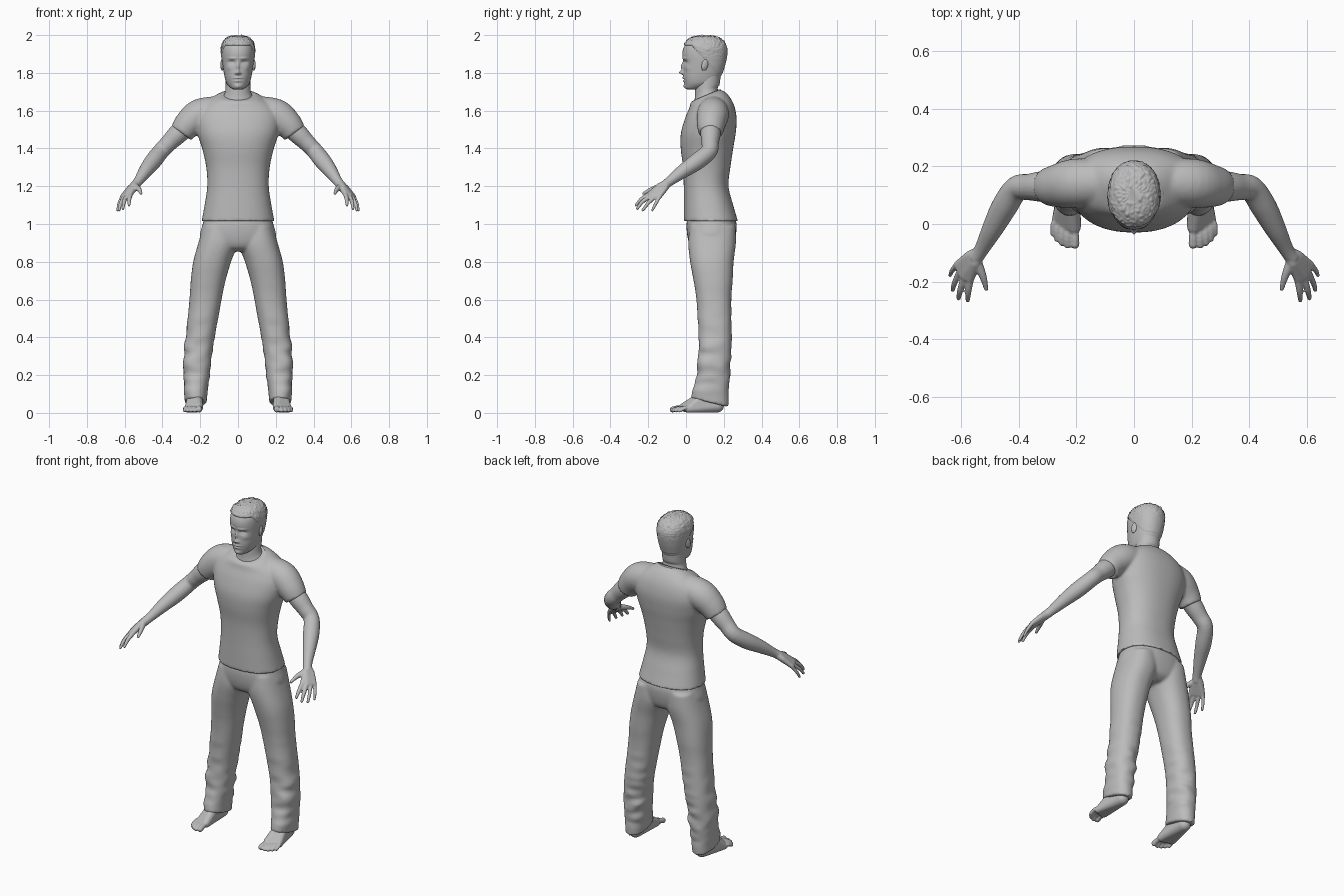
import bpy, bmesh, math
from mathutils import Vector, Matrix, noise

if "Cube" in bpy.data.objects:
    bpy.data.objects.remove(bpy.data.objects["Cube"])

grey = bpy.data.materials.new("plain grey")
grey.use_nodes = True
grey.diffuse_color = (0.5, 0.5, 0.5, 1)
grey.node_tree.nodes["Principled BSDF"].inputs["Base Color"].default_value = (0.5, 0.5, 0.5, 1)


def smoothed(rows, steps):
    """Run a smooth spline through rows of numbers."""
    out = []
    for i in range(len(rows) - 1):
        a, b, c, d = rows[max(i - 1, 0)], rows[i], rows[i + 1], rows[min(i + 2, len(rows) - 1)]
        for k in range(steps):
            t = k / steps
            out.append([q + 0.5 * t * (r - p + t * (2 * p - 5 * q + 4 * r - s + t * (3 * (q - r) + s - p)))
                        for p, q, r, s in zip(a, b, c, d)])
    return out + [list(rows[-1])]


def skin_rings(bm, rings):
    """Bridge rings of points into a closed skin."""
    loops = [[bm.verts.new(p) for p in ring] for ring in rings]
    n = len(loops[0])
    for lo, hi in zip(loops, loops[1:]):
        for i in range(n):
            bm.faces.new((lo[i], lo[(i + 1) % n], hi[(i + 1) % n], hi[i]))
    bm.faces.new(loops[0][::-1])
    bm.faces.new(loops[-1])


def spow(v, e):
    return math.copysign(abs(v) ** e, v)


def stack(bm, rows, seg=48, steps=6, power=2.3, side=1):
    """Level sections: height, centre x, half width, front y, back y, tilt."""
    rings = []
    for z, cx, hw, y0, y1, tilt in smoothed(rows, steps):
        ring = []
        for i in range(seg):
            a = math.tau * i / seg
            c, s = spow(math.cos(a), 2 / power), spow(math.sin(a), 2 / power)
            ring.append((side * (cx + hw * c), (y0 + y1) / 2 + (y1 - y0) / 2 * s, z + tilt * s))
        rings.append(ring)
    skin_rings(bm, rings)


def tube(bm, rows, seg=20, steps=5, side=1):
    """Round limb through x, y, z, radius."""
    pts = smoothed(rows, steps)
    rings = []
    for i, p in enumerate(pts):
        d = Vector(pts[min(i + 1, len(pts) - 1)][:3]) - Vector(pts[max(i - 1, 0)][:3])
        u = d.cross(Vector((1, 0, 1))).normalized()
        v = d.normalized().cross(u)
        ring = []
        for k in range(seg):
            a = math.tau * k / seg
            q = Vector(p[:3]) + p[3] * (u * math.cos(a) + v * math.sin(a))
            ring.append((side * q.x, q.y, q.z))
        rings.append(ring)
    skin_rings(bm, rings)


def ball(bm, x, y, z, r):
    return bmesh.ops.create_icosphere(bm, subdivisions=3, radius=r,
                                      matrix=Matrix.Translation((x, y, z)))["verts"]


def hull(bm, balls):
    """Wrap a tight skin around several balls."""
    tmp = bmesh.new()
    for b in balls:
        ball(tmp, *b)
    res = bmesh.ops.convex_hull(tmp, input=tmp.verts)
    bmesh.ops.delete(tmp, geom=[v for v in res["geom_interior"] if isinstance(v, bmesh.types.BMVert)])
    mesh = bpy.data.meshes.new("hull")
    tmp.to_mesh(mesh)
    bm.from_mesh(mesh)
    tmp.free()
    bpy.data.meshes.remove(mesh)


def finish(name, bm, voxel=0, soften=0, mirror=False):
    bmesh.ops.recalc_face_normals(bm, faces=bm.faces)
    for f in bm.faces:
        f.smooth = True
    mesh = bpy.data.meshes.new(name)
    bm.to_mesh(mesh)
    bm.free()
    mesh.materials.append(grey)
    ob = bpy.data.objects.new(name, mesh)
    bpy.context.collection.objects.link(ob)
    if voxel:
        m = ob.modifiers.new("fuse", 'REMESH')
        m.mode, m.voxel_size, m.use_smooth_shade = 'VOXEL', voxel, True
    if soften:
        m = ob.modifiers.new("soften", 'SMOOTH')
        m.factor, m.iterations = 0.5, soften
    if mirror:
        ob.modifiers.new("mirror", 'MIRROR').use_mirror_merge = False
    return ob


# Shirt: torso and sleeves fused
bm = bmesh.new()
stack(bm, [(1.015, 0, .193, -.012, .275, 0), (1.1, 0, .177, -.012, .25, 0), (1.2, 0, .163, -.012, .225, 0),
           (1.3, 0, .168, -.016, .235, 0), (1.4, 0, .19, -.028, .25, 0), (1.48, 0, .215, -.027, .263, 0),
           (1.56, 0, .225, -.005, .268, 0), (1.625, 0, .195, .018, .252, .01),
           (1.667, 0, .135, .025, .215, .025), (1.682, 0, .098, .035, .175, .03)])
for s in (1, -1):
    tube(bm, [(.1, .145, 1.6, .078), (.2, .142, 1.578, .085), (.262, .133, 1.53, .076), (.3, .13, 1.48, .064)],
         seg=32, side=s)
finish("shirt", bm, .008, 6)

# Shirt collar band
bm = bmesh.new()
band = []
for k in range(64):
    a = math.tau * k / 64
    c, s = math.cos(a), math.sin(a)
    band.append([(c * (.098 + r), .108 + s * (.073 + r), 1.675 + .032 * s + h)
                 for r, h in ((0, -.008), (.008, -.01), (.004, .006), (-.004, .006))])
skin_rings(bm, band + band[:1])
bmesh.ops.remove_doubles(bm, verts=bm.verts, dist=.0001)
finish("collar", bm)

# Trousers: hips and both legs fused, with soft folds low on the legs
bm = bmesh.new()
stack(bm, [(1.05, 0, .17, .015, .25, 0), (1, 0, .187, .003, .268, 0), (.93, 0, .2, .008, .262, 0),
           (.88, 0, .15, .025, .245, 0), (.855, 0, .06, .06, .21, 0)])
for s in (1, -1):
    stack(bm, [(.99, .1, .085, .02, .262, 0), (.9, .106, .104, .012, .264, 0), (.8, .137, .1, .022, .252, 0),
               (.7, .158, .092, .04, .247, 0), (.6, .172, .085, .055, .24, 0), (.4, .2, .077, .068, .242, 0),
               (.3, .211, .074, .066, .238, 0), (.2, .22, .069, .055, .232, 0), (.13, .222, .063, .042, .228, 0),
               (.055, .224, .058, .026, .224, -.024)], side=s)
for v in bm.verts:
    if v.co.z < .6:
        amount = .012 * min((.6 - v.co.z) * 3, 1) * min(max(v.co.z - .06, 0) * 10, 1)
        fold = noise.noise(Vector((abs(v.co.x) * 9, v.co.y * 9, v.co.z * 22)))
        v.co.x += amount * fold * math.copysign(1, v.co.x)
        v.co.y -= amount * fold
finish("trousers", bm, .008, 5)

# Arms with hands
bm = bmesh.new()
tube(bm, [(.24, .133, 1.55, .055), (.32, .13, 1.475, .053), (.365, .128, 1.43, .046), (.408, .122, 1.385, .044),
          (.45, .06, 1.332, .045), (.49, -.015, 1.28, .037), (.527, -.085, 1.227, .026), (.55, -.12, 1.2, .025)])
hull(bm, [(.538, -.1, 1.213, .022), (.55, -.135, 1.2, .02), (.568, -.192, 1.16, .013), (.592, -.182, 1.152, .013),
          (.613, -.14, 1.145, .012), (.572, -.11, 1.19, .016)])
fingers = {"index": [(.568, -.19, 1.16, .013), (.575, -.235, 1.132, .011), (.577, -.265, 1.1, .008)],
           "middle": [(.588, -.182, 1.152, .013), (.603, -.23, 1.118, .011), (.609, -.258, 1.082, .008)],
           "ring": [(.603, -.163, 1.147, .012), (.622, -.203, 1.107, .01), (.629, -.228, 1.074, .008)],
           "little": [(.613, -.14, 1.145, .011), (.631, -.162, 1.105, .009), (.638, -.178, 1.073, .007)],
           "thumb": [(.545, -.13, 1.2, .018), (.524, -.182, 1.183, .013), (.513, -.225, 1.162, .008)]}
for rows in fingers.values():
    tube(bm, rows, seg=14)
    ball(bm, *rows[-1])
finish("arms", bm, .0045, 3, mirror=True)

# Feet with toes
bm = bmesh.new()
hull(bm, [(.223, .165, .038, .036), (.226, .12, .1, .036), (.208, -.01, .03, .024), (.266, .012, .02, .019)])
hull(bm, [(.226, .14, .1, .036), (.224, .15, .17, .036)])
for i, (x, y, r) in enumerate([(.205, -.07, .016), (.23, -.074, .0115), (.25, -.066, .011),
                               (.267, -.052, .0105), (.281, -.033, .01)]):
    tube(bm, [(x * .7 + .07, .02, .03, r), (x, y + .03, .026, r * .9), (x, y, r + .002, r)], seg=14)
    ball(bm, x, y, r + .002, r)
finish("feet", bm, .0045, 3, mirror=True)

# Neck
bm = bmesh.new()
stack(bm, [(1.6, 0, .12, .06, .19, 0), (1.66, 0, .085, .045, .175, .02), (1.7, 0, .068, .048, .168, .02),
           (1.74, 0, .065, .05, .178, 0), (1.8, 0, .066, .06, .185, 0)], power=2)
finish("neck", bm)

# Head, sculpted with soft pushes on the face
skull = [(1.712, 0, .022, .01, .06, 0), (1.722, 0, .04, -.002, .11, .002), (1.745, 0, .06, -.008, .16, 0),
         (1.78, 0, .071, -.014, .184, 0), (1.82, 0, .078, -.013, .198, 0), (1.86, 0, .083, -.014, .209, 0),
         (1.9, 0, .085, -.019, .214, 0), (1.935, 0, .083, -.012, .211, 0), (1.965, 0, .071, .008, .192, 0),
         (1.983, 0, .05, .035, .165, 0), (1.991, 0, .02, .075, .125, 0)]
features = {"eye socket": (.033, 1.855, .017, .01, .013), "eyeball": (.033, 1.852, .01, .005, -.006),
            "brow": (.032, 1.877, .024, .006, -.005), "nose bridge": (0, 1.832, .007, .022, -.014),
            "nose tip": (0, 1.802, .009, .01, -.022), "nostril": (.012, 1.798, .006, .006, -.009),
            "upper lip": (0, 1.773, .02, .005, -.007), "lower lip": (0, 1.757, .017, .005, -.006),
            "mouth line": (0, 1.765, .022, .002, .004), "cheek": (.05, 1.825, .016, .014, -.004),
            "chin": (0, 1.728, .018, .012, -.008)}
bm = bmesh.new()
stack(bm, skull, seg=128, steps=10, power=2.2)
for v in bm.verts:
    if v.co.y < .07:
        x, z = abs(v.co.x), v.co.z
        v.co.y += sum(push * math.exp(-((x - cx) / w) ** 2 - ((z - cz) / h) ** 2)
                      for cx, cz, w, h, push in features.values())
finish("head", bm)

# Short tufted hair, raised over the skull above a hairline
bm = bmesh.new()
stack(bm, skull, seg=128, steps=10, power=2.2)
bmesh.ops.recalc_face_normals(bm, faces=bm.faces)


def below_hairline(p):
    return p.z < 1.945 - min(max(p.y - .03, 0) * 1.1, .15)


bmesh.ops.delete(bm, geom=[f for f in bm.faces if below_hairline(f.calc_center_median())], context='FACES')
bm.normal_update()
rim = {v for v in bm.verts if v.is_boundary}
for v in bm.verts:
    high = min(max((v.co.z - 1.86) * 10, 0), 1)
    tuft = abs(noise.noise(v.co * 75)) * .008 * high
    v.co += v.normal * (.001 if v in rim else .003 + .003 * high + tuft)
finish("hair", bm)

# Ears
bm = bmesh.new()
for s in (1, -1):
    tilt = Matrix.Rotation(-.25, 4, 'X') @ Matrix.Rotation(s * .3, 4, 'Z')
    for r, dx, hole in ((1, 0, 0), (.45, .006, .004)):
        place = Matrix.Translation((s * (.083 + dx), .1 - hole, 1.842 - 2 * hole))
        bmesh.ops.create_uvsphere(bm, u_segments=20, v_segments=14, radius=r,
                                  matrix=place @ tilt @ Matrix.Diagonal((.009, .018, .031, 1)))
finish("ears", bm)
